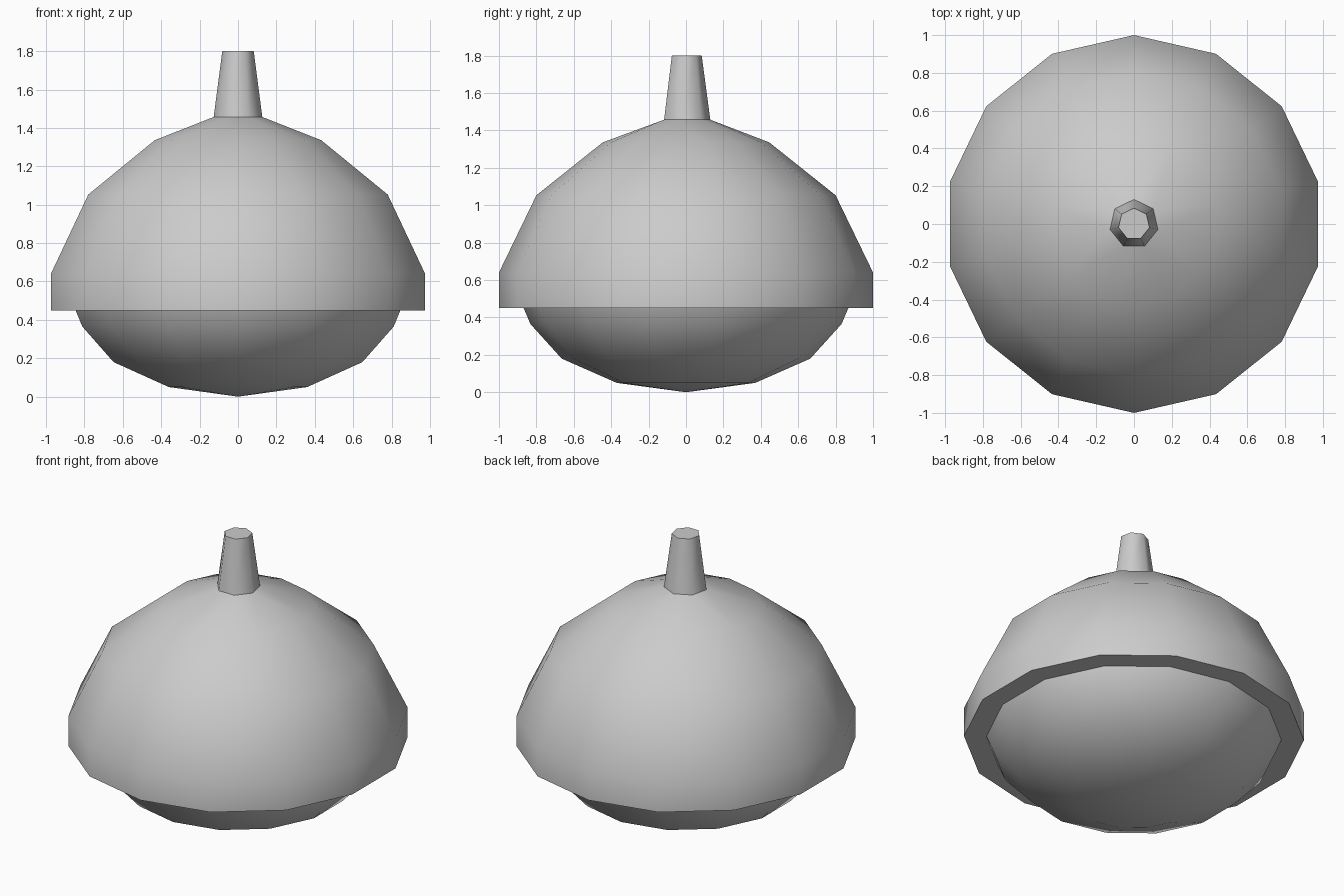
import bpy, bmesh
from math import cos, sin, pi

if "Cube" in bpy.data.objects:
    bpy.data.objects.remove(bpy.data.objects["Cube"])

SIDES = 14


def ring(bm, r, z, n=SIDES):
    # Every ring has its first vertex pointing to +y
    return [bm.verts.new((r * cos(pi / 2 + 2 * pi * i / n),
                          r * sin(pi / 2 + 2 * pi * i / n), z)) for i in range(n)]


def loft(bm, lower, upper):
    n = len(lower)
    for i in range(n):
        j = (i + 1) % n
        bm.faces.new((lower[i], lower[j], upper[j], upper[i]))


def crease(bm, loop):
    # Keep a hard edge along a ring
    for i, v in enumerate(loop):
        e = bm.edges.get((v, loop[(i + 1) % len(loop)]))
        if e:
            e.smooth = False


def finish(bm, name, sharp=()):
    for f in bm.faces:
        f.smooth = True
    for loop in sharp:
        crease(bm, loop)
    mesh = bpy.data.meshes.new(name)
    bm.to_mesh(mesh)
    bm.free()
    ob = bpy.data.objects.new(name, mesh)
    bpy.context.collection.objects.link(ob)
    return ob


# Nut: rounded lower body, from the bottom tip up to the cap rim
bm = bmesh.new()
tip = bm.verts.new((0, 0, 0))
rings = [ring(bm, r, z) for r, z in
         ((0.37, 0.05), (0.665, 0.18), (0.832, 0.365), (0.868, 0.45))]
for i in range(SIDES):
    bm.faces.new((tip, rings[0][(i + 1) % SIDES], rings[0][i]))
for a, b in zip(rings, rings[1:]):
    loft(bm, a, b)
finish(bm, "nut")

# Cap: flat underside rim, dome, and tapered seven-sided stem
bm = bmesh.new()
rings = [ring(bm, r, z) for r, z in
         ((0.868, 0.45), (1.0, 0.45), (1.0, 0.64), (0.80, 1.053), (0.445, 1.336))]
for a, b in zip(rings, rings[1:]):
    loft(bm, a, b)

stem_base = ring(bm, 0.13, 1.457, 7)
stem_top = ring(bm, 0.084, 1.80, 7)
dome = rings[-1]
for k in range(7):
    h0, h1 = stem_base[k], stem_base[(k + 1) % 7]
    a, b, c = dome[2 * k], dome[2 * k + 1], dome[(2 * k + 2) % SIDES]
    bm.faces.new((a, b, h0))
    bm.faces.new((b, h1, h0))
    bm.faces.new((b, c, h1))
loft(bm, stem_base, stem_top)
bm.faces.new(stem_top)
finish(bm, "cap_and_stem", (rings[0], rings[1], stem_base, stem_top))
